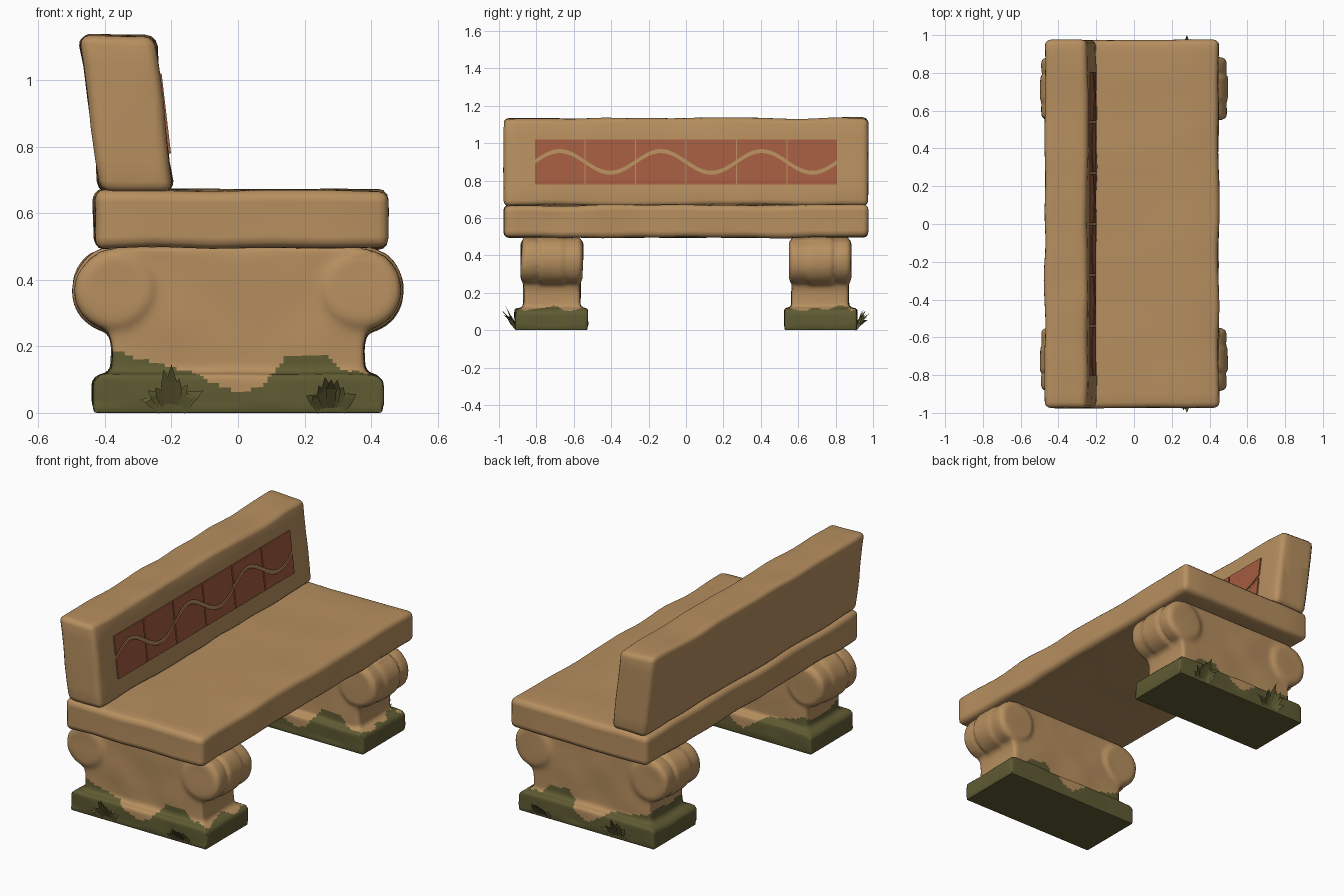
import bpy, bmesh, math, random
from mathutils import Vector, noise

if "Cube" in bpy.data.objects:
    bpy.data.objects.remove(bpy.data.objects["Cube"])

random.seed(4)


def material(name, rgb):
    m = bpy.data.materials.new(name)
    m.diffuse_color = (*rgb, 1)
    m.use_nodes = True
    m.node_tree.nodes["Principled BSDF"].inputs["Base Color"].default_value = m.diffuse_color
    return m


STONE = material("sandstone", (0.47, 0.275, 0.115))
MOSS = material("moss_green", (0.115, 0.105, 0.033))
BRICK = material("terracotta", (0.37, 0.105, 0.05))


def add_object(name, bm, mats, angle=40):
    mesh = bpy.data.meshes.new(name)
    bm.to_mesh(mesh)
    bm.free()
    for m in mats:
        mesh.materials.append(m)
    ob = bpy.data.objects.new(name, mesh)
    bpy.context.collection.objects.link(ob)
    if angle:
        smooth(ob, angle)
    return ob


def smooth(ob, angle):
    bpy.ops.object.select_all(action='DESELECT')
    ob.select_set(True)
    bpy.context.view_layer.objects.active = ob
    bpy.ops.object.shade_smooth_by_angle(angle=math.radians(angle))


def prism(bm, profile, y0, y1):
    """Closed x-z outline swept along y."""
    a = [bm.verts.new((x, y0, z)) for x, z in profile]
    b = [bm.verts.new((x, y1, z)) for x, z in profile]
    n = len(a)
    bm.faces.new(a)
    bm.faces.new(b[::-1])
    for i in range(n):
        bm.faces.new((a[i], b[i], b[(i + 1) % n], a[(i + 1) % n]))


def slab(name, profile, half, bevel, amount, keep_flat=None):
    """Worn stone block: rounded prism, cut into loops, slightly uneven."""
    bm = bmesh.new()
    prism(bm, profile, -half, half)
    bmesh.ops.recalc_face_normals(bm, faces=bm.faces[:])
    bmesh.ops.bevel(bm, geom=bm.edges[:], offset=bevel, segments=3,
                    profile=0.5, affect='EDGES')

    def cut(co, no):
        bmesh.ops.bisect_plane(bm, geom=bm.verts[:] + bm.edges[:] + bm.faces[:],
                               plane_co=co, plane_no=no)
    for i in range(1, 26):
        cut((0, -half + 2 * half * i / 26 + 0.003, 0), (0, 1, 0))
    xs = [p[0] for p in profile]
    zs = [p[1] for p in profile]
    for t in (0.2, 0.4, 0.6, 0.8):
        cut((min(xs) + t * (max(xs) - min(xs)), 0, 0), (1, 0, 0))
        cut((0, 0, min(zs) + t * (max(zs) - min(zs))), (0, 0, 1))
    for v in bm.verts:
        if keep_flat and keep_flat(v.co):
            continue
        d = noise.noise_vector(v.co * 4.5) * amount
        v.co += Vector((d.x, d.y * 0.4, d.z))
    return add_object(name, bm, [STONE])


# seat and leaning backrest
slab("seat", [(-0.432, 0.497), (0.45, 0.497), (0.45, 0.67), (-0.432, 0.67)],
     0.975, 0.03, 0.010)
slab("backrest", [(-0.415, 0.665), (-0.195, 0.665), (-0.25, 1.133), (-0.477, 1.133)],
     0.975, 0.03, 0.010,
     lambda c: abs(c.y) < 0.9 and 0.72 < c.z < 1.08)


# terracotta tiles, each split by a wavy band
def wave(y):
    return 0.9 + 0.058 * math.sin(2 * math.pi * (y + 0.81) / 0.54)


def face_x(z, lift):
    return -0.195 - (z - 0.665) * 0.055 / 0.468 + lift


def tile(bm, y0, y1, low, high, steps=12):
    rows = []
    for i in range(steps + 1):
        y = y0 + (y1 - y0) * i / steps
        row = []
        for z in (low(y), high(y)):
            for lift in (0.007, -0.002):
                row.append(bm.verts.new((face_x(z, lift), y, z)))
        rows.append(row)
    for a, b in zip(rows, rows[1:]):
        for p, q in ((0, 2), (2, 3), (3, 1), (1, 0)):
            bm.faces.new((a[p], b[p], b[q], a[q]))
    for r in (rows[0], rows[-1]):
        bm.faces.new((r[0], r[1], r[3], r[2]))


bm = bmesh.new()
for i in range(6):
    y0 = -0.81 + 0.27 * i + 0.004
    tile(bm, y0, y0 + 0.262, lambda y: 0.78, lambda y: wave(y) - 0.011)
    tile(bm, y0, y0 + 0.262, lambda y: wave(y) + 0.011, lambda y: 1.02)
bmesh.ops.recalc_face_normals(bm, faces=bm.faces[:])
add_object("backrest_tiles", bm, [BRICK], 30)

# mossy edge height across the leg
MOSS_LINE = [(-0.45, 0.13), (-0.37, 0.178), (-0.27, 0.155), (-0.2, 0.14), (-0.14, 0.13),
             (-0.09, 0.095), (0.0, 0.05), (0.07, 0.075), (0.15, 0.18), (0.27, 0.172),
             (0.31, 0.125), (0.38, 0.115), (0.45, 0.12)]


def moss_height(c):
    h = MOSS_LINE[-1][1]
    for (x0, h0), (x1, h1) in zip(MOSS_LINE, MOSS_LINE[1:]):
        if x0 <= c.x <= x1:
            h = h0 + (h1 - h0) * (c.x - x0) / (x1 - x0)
            break
    wobble = 0.06 if abs(c.x) > 0.34 else 0.02
    return h + wobble * noise.noise(Vector((c.x * 5, c.y * 9, 3.0)))


# scroll roll: three bulging bands, as (y, radius)
ROLL = [(0.552, 0.10), (0.566, 0.124), (0.634, 0.124), (0.645, 0.108), (0.656, 0.132),
        (0.78, 0.132), (0.791, 0.108), (0.802, 0.124), (0.87, 0.124), (0.884, 0.10)]


def leg(name, side):
    bm = bmesh.new()
    # foot block
    prism(bm, [(-0.437, 0.0), (0.437, 0.0), (0.437, 0.095), (0.415, 0.118),
               (-0.415, 0.118), (-0.437, 0.095)], side * 0.525, side * 0.915)
    # waisted body
    half = [(0.40, 0.09), (0.382, 0.14), (0.378, 0.2), (0.392, 0.26),
            (0.37, 0.32), (0.36, 0.5)]
    prism(bm, half + [(-x, z) for x, z in half[::-1]], side * 0.565, side * 0.868)
    # scroll rolls
    for cx in (-0.368, 0.368):
        rings = [[bm.verts.new((cx + r * math.cos(a), side * y, 0.37 + r * math.sin(a)))
                  for a in (2 * math.pi * k / 28 for k in range(28))] for y, r in ROLL]
        for a, b in zip(rings, rings[1:]):
            for k in range(28):
                j = (k + 1) % 28
                bm.faces.new((a[k], a[j], b[j], b[k]))
        bm.faces.new(rings[0])
        bm.faces.new(rings[-1])
    bmesh.ops.recalc_face_normals(bm, faces=bm.faces[:])
    ob = add_object(name, bm, [STONE, MOSS], 0)
    # fuse into one worn stone
    r = ob.modifiers.new("fuse", 'REMESH')
    r.mode = 'VOXEL'
    r.voxel_size = 0.012
    s = ob.modifiers.new("wear", 'SMOOTH')
    s.factor = 0.5
    s.iterations = 4
    deps = bpy.context.evaluated_depsgraph_get()
    mesh = bpy.data.meshes.new_from_object(ob.evaluated_get(deps))
    ob.modifiers.clear()
    ob.data = mesh
    mesh.materials.clear()
    mesh.materials.append(STONE)
    mesh.materials.append(MOSS)
    for v in mesh.vertices:
        if 0.02 < v.co.z < 0.48:
            v.co += noise.noise_vector(v.co * 6) * 0.006
    # moss on the lower faces
    for p in mesh.polygons:
        p.material_index = 1 if p.center.z < moss_height(p.center) else 0
    smooth(ob, 50)


# grass tuft: pointed folded blades fanning outward
def tuft(name, x, side, height, reach, spread):
    bm = bmesh.new()
    count = 9
    for i in range(count):
        t = i / (count - 1) * 2 - 1
        up = height * (random.uniform(0.75, 1.0) - 0.55 * abs(t))
        out = reach * (1 - 0.5 * t * t) * (1 if i == count // 2 else random.uniform(0.4, 0.95))
        tip = Vector((x + spread * t, side * (0.912 + out), up))
        root = Vector((x + 0.03 * t, side * 0.905, 0.004))
        mid = root.lerp(tip, 0.5) + Vector((0, side * 0.008, 0.018))
        w = Vector((0.016, side * 0.006 * t, -0.01 * t))
        r0, r1 = bm.verts.new(root - w * 0.6), bm.verts.new(root + w * 0.6)
        m0, m1 = bm.verts.new(mid - w), bm.verts.new(mid + w)
        end = bm.verts.new(tip)
        bm.faces.new((r0, r1, m1, m0))
        bm.faces.new((m0, m1, end))
    add_object(name, bm, [MOSS], 0)


for label, side in (("front", -1), ("rear", 1)):
    leg(label + "_leg", side)
    tuft(label + "_grass_large", -0.2, side, 0.155, 0.065, 0.095)
    tuft(label + "_grass_small", 0.28, side, 0.13, 0.088, 0.075)
